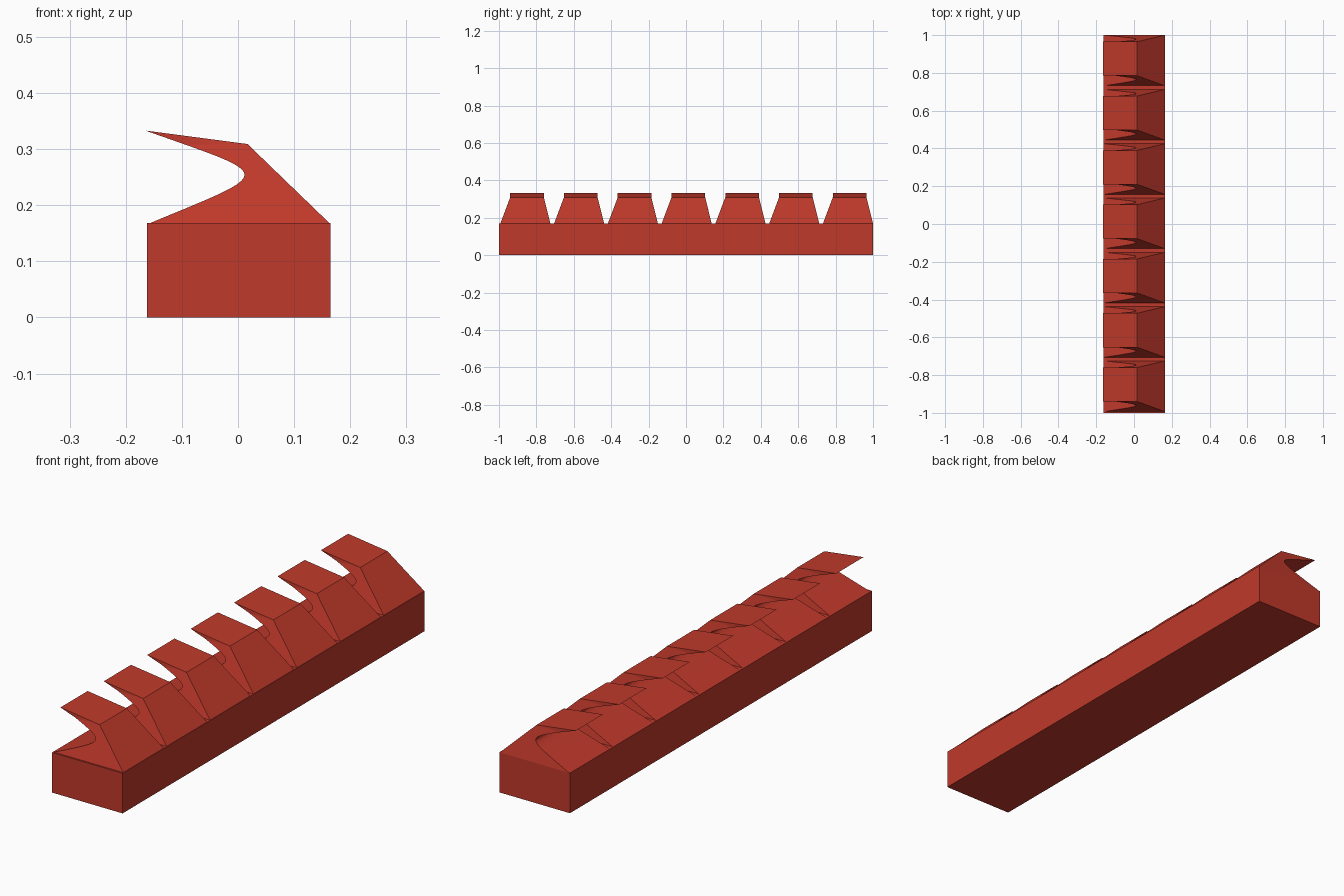
import bpy, bmesh, math
from mathutils import Vector
from mathutils.geometry import interpolate_bezier

if "Cube" in bpy.data.objects:
    bpy.data.objects.remove(bpy.data.objects["Cube"])

red = bpy.data.materials.new("brick_red")
red.diffuse_color = (0.527, 0.041, 0.024, 1)
red.use_nodes = True
red.node_tree.nodes["Principled BSDF"].inputs["Base Color"].default_value = red.diffuse_color

BASE_H, SHOULDER = 0.168, 0.309
COUNT, PITCH = 7, 0.2875


def finish(name, bm):
    bmesh.ops.recalc_face_normals(bm, faces=bm.faces)
    mesh = bpy.data.meshes.new(name)
    bm.to_mesh(mesh)
    bm.free()
    mesh.materials.append(red)
    ob = bpy.data.objects.new(name, mesh)
    bpy.context.collection.objects.link(ob)
    return ob


# Long rectangular base bar
bm = bmesh.new()
bmesh.ops.create_cube(bm, size=1)
for v in bm.verts:
    v.co = (0.0015 + v.co.x * 0.327, v.co.y * 2, (v.co.z + 0.5) * BASE_H)
finish("base_bar", bm)

# Hooked tooth profile in x and z, with a scooped left edge
scoop = interpolate_bezier(Vector((-0.165, 0, 0.333)), Vector((0.069, 0, 0.25)),
                           Vector((0.069, 0, 0.262)), Vector((-0.157, 0, BASE_H)), 33)
profile = [Vector((0.163, 0, BASE_H)), Vector((0.017, 0, SHOULDER))] + list(scoop)

bm = bmesh.new()
face = bm.faces.new([bm.verts.new((p.x, -1, p.z)) for p in profile])
ext = bmesh.ops.extrude_face_region(bm, geom=[face], use_keep_orig=True)
for v in ext["geom"]:
    if isinstance(v, bmesh.types.BMVert):
        v.co.y = 1
bmesh.ops.bisect_plane(bm, geom=bm.verts[:] + bm.edges[:] + bm.faces[:], dist=1e-5,
                       plane_co=(0, 0, SHOULDER), plane_no=(0, 0, 1))

# Ends slope inward up to the shoulder, then rise vertically
for v in bm.verts:
    t = min(1, (v.co.z - BASE_H) / (SHOULDER - BASE_H))
    v.co.y = -0.143 + 0.053 * t if v.co.y < 0 else 0.125 - 0.035 * t
first = finish("tooth_1", bm)
first.location.y = -0.85
bpy.context.view_layer.objects.active = first
first.select_set(True)
bpy.ops.object.shade_smooth_by_angle(angle=math.radians(30))

# Row of matching teeth
for i in range(1, COUNT):
    tooth = first.copy()
    tooth.name = f"tooth_{i + 1}"
    tooth.location.y = -0.85 + i * PITCH
    bpy.context.collection.objects.link(tooth)
